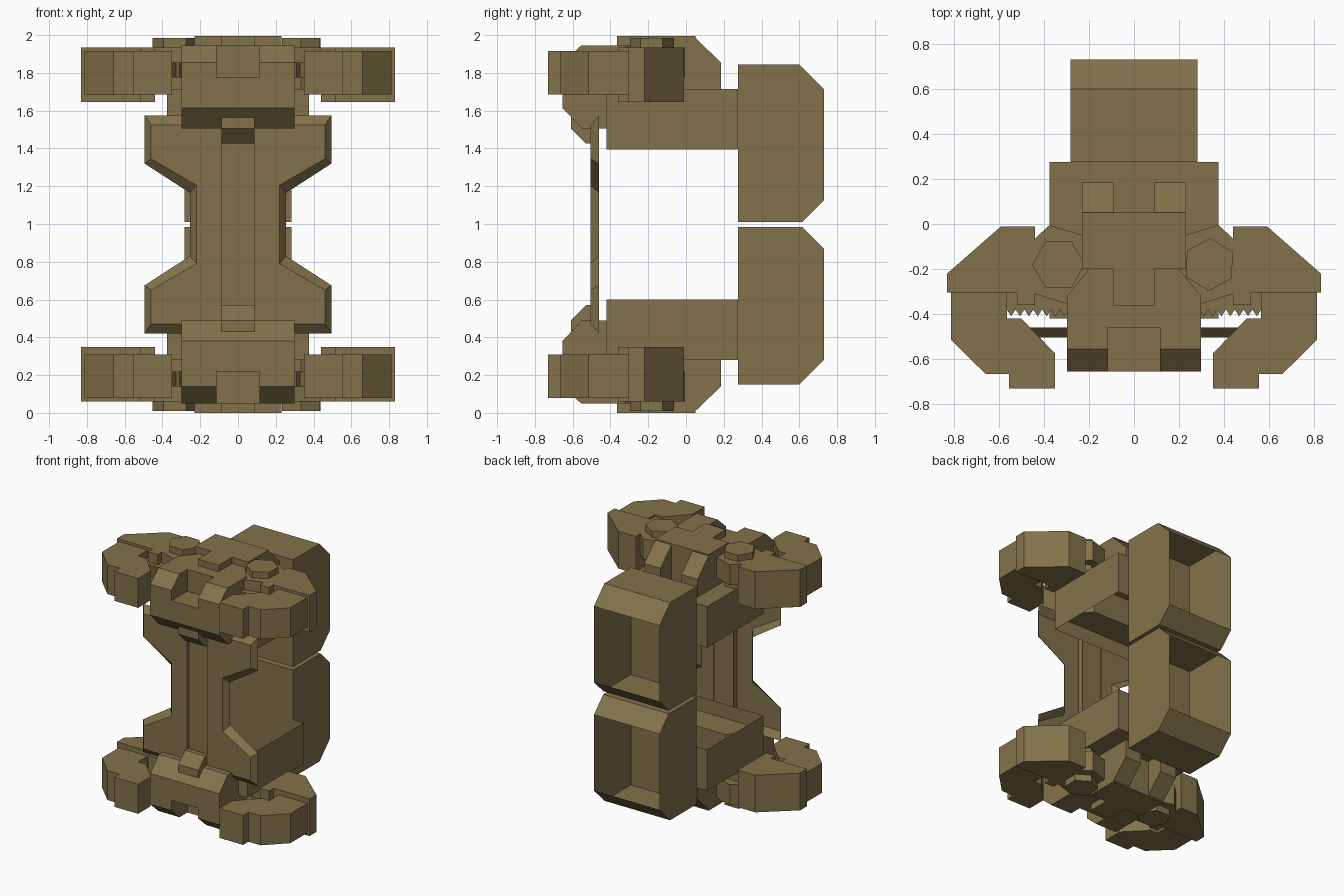
import bpy, bmesh, math

if "Cube" in bpy.data.objects:
    bpy.data.objects.remove(bpy.data.objects["Cube"])

MID = 1.0025                      # height of the top/bottom mirror plane
mat = bpy.data.materials.new("olive_brown")
mat.diffuse_color = (0.223, 0.171, 0.070, 1)
mat.use_nodes = True
mat.node_tree.nodes["Principled BSDF"].inputs["Base Color"].default_value = mat.diffuse_color


def loft(name, rings, axis, caps=(True, True), flip_x=False, flip_z=False):
    """Join two outlines [(points, depth), (points, depth)] along an axis."""
    bm = bmesh.new()
    loops = []
    for pts, d in rings:
        loop = []
        for a, b in pts:
            co = {'x': [d, a, b], 'y': [a, d, b], 'z': [a, b, d]}[axis]
            if flip_x:
                co[0] = -co[0]
            if flip_z:
                co[2] = 2 * MID - co[2]
            loop.append(bm.verts.new(co))
        loops.append(loop)
    n = len(loops[0])
    for i in range(n):
        j = (i + 1) % n
        bm.faces.new((loops[0][i], loops[0][j], loops[1][j], loops[1][i]))
    for loop, keep in zip(loops, caps):
        if keep:
            bm.faces.new(loop)
    bmesh.ops.recalc_face_normals(bm, faces=bm.faces)
    me = bpy.data.meshes.new(name)
    bm.to_mesh(me)
    bm.free()
    me.materials.append(mat)
    ob = bpy.data.objects.new(name, me)
    bpy.context.collection.objects.link(ob)
    return ob


def prism(name, pts, axis, lo, hi, **kw):
    return loft(name, [(pts, lo), (pts, hi)], axis, **kw)


def rect(a0, a1, b0, b1):
    return [(a0, b0), (a1, b0), (a1, b1), (a0, b1)]


def drop_faces(ob, test):
    """Open a shell by removing the faces whose normal passes the test."""
    bm = bmesh.new()
    bm.from_mesh(ob.data)
    bad = [f for f in bm.faces if test(f.normal)]
    bmesh.ops.delete(bm, geom=bad, context='FACES')
    bm.to_mesh(ob.data)
    bm.free()


def hexagon(cx, cy, r, turn):
    return [(cx + r * math.cos(turn + k * math.pi / 3),
             cy + r * math.sin(turn + k * math.pi / 3)) for k in range(6)]


for level, fz in (("upper", False), ("lower", True)):
    # rear pack: chamfered shell, open at the back
    pack = prism(f"{level}_rear_pack",
                 [(.275, 1.015), (.615, 1.015), (.73, 1.13), (.73, 1.72), (.6, 1.85), (.275, 1.85)],
                 'x', -.283, .283, flip_z=fz)
    drop_faces(pack, lambda n: n.y > .99)

    # connecting arm: box open on the side facing the middle
    arm = prism(f"{level}_connecting_arm", rect(-.375, .375, -.42, .275), 'z', 1.40, 1.72, flip_z=fz)
    drop_faces(arm, lambda n: n.z * (-1 if fz else 1) < -.99)

    # front block: two sides with a notched centre
    side_profile = [(-.46, 1.51), (-.55, 1.51), (-.655, 1.62), (-.655, 1.86), (-.555, 1.95), (-.46, 1.95)]
    for side, fx in (("right", False), ("left", True)):
        prism(f"{level}_{side}_front_block", side_profile, 'x', .115, .298, flip_x=fx, flip_z=fz)
    prism(f"{level}_front_notch",
          [(-.46, 1.51), (-.55, 1.51), (-.655, 1.62), (-.655, 1.78), (-.46, 1.78)],
          'x', -.115, .115, flip_z=fz)
    prism(f"{level}_block_rear",
          [(-.298, -.46), (.298, -.46), (.298, -.32), (.2, -.2), (-.2, -.2), (-.298, -.32)],
          'z', 1.51, 1.95, flip_z=fz)

    # clip that grips the torso plate
    prism(f"{level}_torso_clip",
          [(-.49, 1.43), (-.53, 1.43), (-.61, 1.51), (-.61, 1.57), (-.49, 1.57)],
          'x', -.087, .087, flip_z=fz)

    # cap with front tongue and two sloping rear prongs
    prism(f"{level}_cap", rect(-.23, .23, -.2, .05), 'z', 1.72, 2.0, flip_z=fz)
    prism(f"{level}_cap_tongue", rect(-.09, .09, -.365, -.2), 'z', 1.90, 2.0, flip_z=fz)

    for side, fx in (("right", False), ("left", True)):
        kw = dict(flip_x=fx, flip_z=fz)
        tag = f"{level}_{side}"
        prism(f"{tag}_cap_prong", [(.05, 1.72), (.05, 1.99), (.185, 1.86), (.185, 1.72)],
              'x', .09, .23, **kw)
        # joint hub and six-sided bolt
        prism(f"{tag}_joint_hub", hexagon(.335, -.18, .18, .3), 'z', 1.78, 1.94, **kw)
        prism(f"{tag}_joint_bolt", hexagon(.335, -.18, .117, 0 if fx else .5), 'z', 1.72, 1.99, **kw)
        # toothed plate
        teeth = [(.29 + .275 * k / 14, -.41 if k % 2 else -.38) for k in range(15)]
        prism(f"{tag}_toothed_plate", teeth + [(.565, -.29), (.29, -.29)], 'z', 1.78, 1.86, **kw)
        # clamp: rear bracket and front jaw
        prism(f"{tag}_clamp_bracket",
              [(.44, -.01), (.59, -.01), (.83, -.22), (.83, -.305), (.52, -.305), (.52, -.36), (.44, -.36)],
              'z', 1.65, 1.94, **kw)
        prism(f"{tag}_clamp_jaw",
              [(.812, -.30), (.812, -.515), (.66, -.665), (.555, -.665), (.555, -.73),
               (.35, -.73), (.35, -.575), (.5, -.42), (.565, -.42), (.565, -.30)],
              'z', 1.69, 1.92, **kw)

# torso plate: two bevelled halves beside a shallow centre groove
outer = [(.087, 1.58), (.495, 1.58), (.495, 1.325), (.255, 1.17)]
front = [(.087, 1.53), (.46, 1.53), (.46, 1.35), (.22, 1.21)]
outer += [(x, 2 * MID - z) for x, z in reversed(outer)]
front += [(x, 2 * MID - z) for x, z in reversed(front)]
for side, fx in (("right", False), ("left", True)):
    loft(f"{side}_torso_plate", [(front, -.505), (outer, -.46)], 'y', caps=(True, False), flip_x=fx)
prism("torso_groove", rect(-.087, .087, .43, 1.575), 'y', -.48, -.47)

# rest the lowest face on the ground
for ob in bpy.context.collection.objects:
    for v in ob.data.vertices:
        v.co.z -= .005
